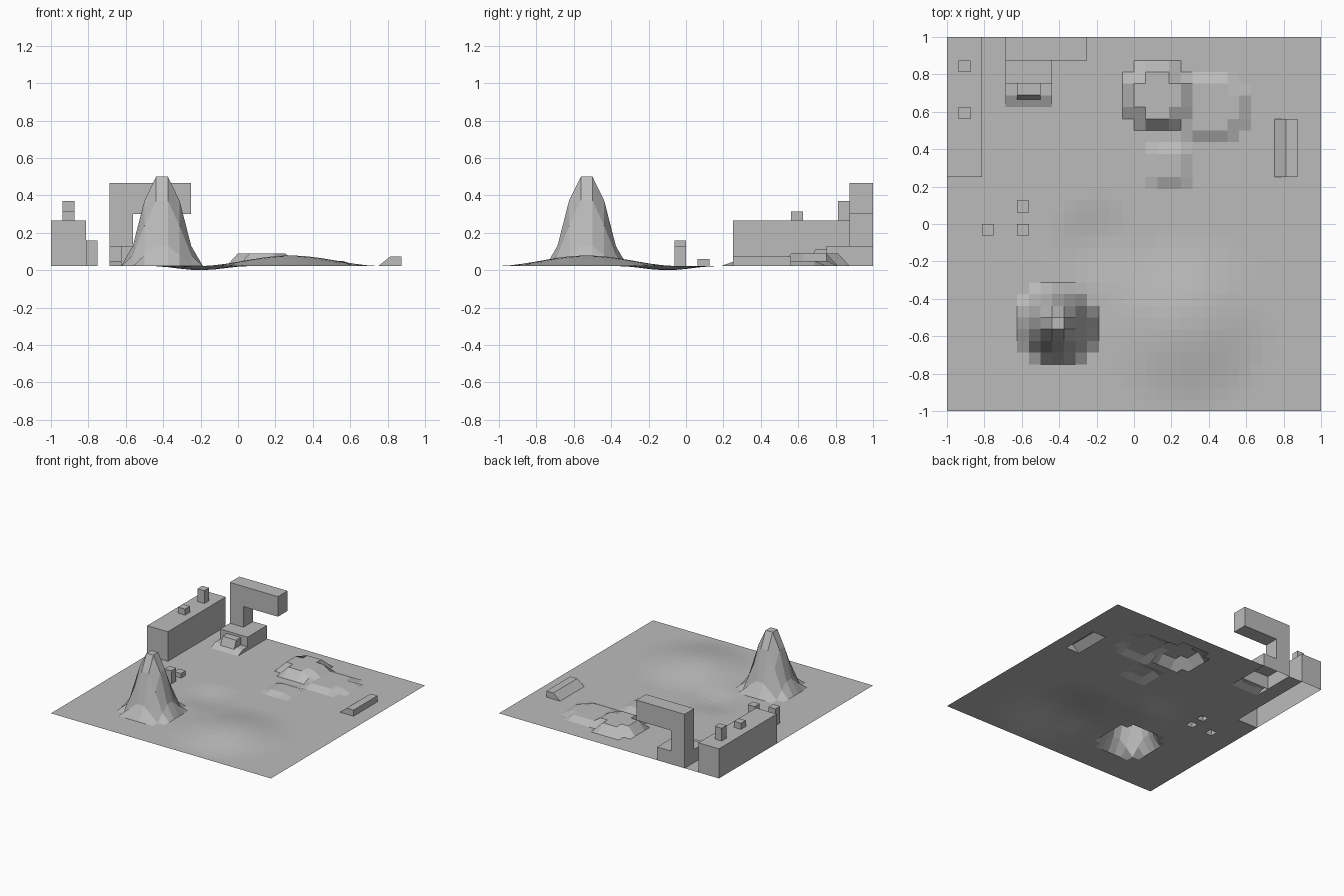
import bpy, bmesh, math

if "Cube" in bpy.data.objects:
    bpy.data.objects.remove(bpy.data.objects["Cube"])

C = 0.0625      # size of one terrain cell
BASE = 0.022    # level of the flat ground

grey = bpy.data.materials.new("plain grey")
grey.diffuse_color = (0.5, 0.5, 0.5, 1)
grey.use_nodes = True
grey.node_tree.nodes["Principled BSDF"].inputs["Base Color"].default_value = grey.diffuse_color


def finish(bm, name):
    mesh = bpy.data.meshes.new(name)
    bm.to_mesh(mesh)
    bm.free()
    mesh.materials.append(grey)
    ob = bpy.data.objects.new(name, mesh)
    bpy.context.collection.objects.link(ob)
    return ob


def prism(name, profile, axis, a, b, z_open=True):
    """Extrude a closed 2D profile along x or y; faces resting on the ground are left open."""
    bm = bmesh.new()
    place = (lambda t, u, z: (t, u, z)) if axis == "x" else (lambda t, u, z: (u, t, z))
    ends = [[bm.verts.new(place(t, u, z)) for u, z in profile] for t in (a, b)]
    n = len(profile)
    for e in ends:
        bm.faces.new(e)
    for i in range(n):
        j = (i + 1) % n
        bm.faces.new((ends[0][i], ends[0][j], ends[1][j], ends[1][i]))
    bmesh.ops.recalc_face_normals(bm, faces=bm.faces)
    if z_open:
        low = [f for f in bm.faces if all(v.co.z < BASE + 1e-4 for v in f.verts)]
        bmesh.ops.delete(bm, geom=low, context="FACES")
    return finish(bm, name)


def box(name, x0, x1, y0, y1, z0, z1):
    return prism(name, [(x0, z0), (x1, z0), (x1, z1), (x0, z1)], "y", y0, y1)


def bump(x, y, cx, cy, r, h):
    """Soft round hill or dip."""
    d = math.hypot(x - cx, y - cy) / r
    return h * (0.5 + 0.5 * math.cos(math.pi * d)) if d < 1 else 0


PEAK = [(0.0, 0.5), (0.045, 0.5), (0.1, 0.37), (0.159, 0.13), (0.182, 0.08), (0.22, BASE)]


def peak(x, y):
    r = math.hypot(x + 0.40625, y + 0.53125)
    for (r0, z0), (r1, z1) in zip(PEAK, PEAK[1:]):
        if r <= r1:
            return z0 + (z1 - z0) * (r - r0) / (r1 - r0)
    return 0


def inside(x, y, x0, x1, y0, y1, cut=0):
    """Rectangle test with clipped corners."""
    e = 0.01
    dx, dy = min(x - x0, x1 - x), min(y - y0, y1 - y)
    return dx > -e and dy > -e and dx + dy > cut - e


def height(x, y):
    z = BASE + bump(x, y, 0.28, -0.53, 0.5, 0.057) + bump(x, y, -0.2, -0.1, 0.27, -0.022)
    if inside(x, y, 0.125, 0.25, 0.25, 0.375):                  # low mound
        z = 0.045
    if inside(x, y, 0.25, 0.5625, 0.5, 0.75, C):                # side shelf
        z = 0.05
    if inside(x, y, 0, 0.25, 0.5625, 0.8125, C):                # mesa
        z = 0.09
    return max(z, peak(x, y))


# footprints cut out of the ground: x0, x1, y0, y1
boxes = {
    "long_building": (-1, -0.8125, 0.25, 1, 0.265),
    "tall_post": (-0.8125, -0.75, -C, 0, 0.16),
    "middle_post": (-0.625, -0.5625, -C, 0, 0.13),
    "short_post": (-0.625, -0.5625, C, 2 * C, 0.06),
    "tower_base": (-0.6875, -0.4375, 0.75, 1, 0.13),
}
holes = [b[:4] for b in boxes.values()] + [(0.75, 0.875, 0.25, 0.5625),
                                           (-0.6875, -0.4375, 0.625, 0.75)]

# ground sheet with hill, dip, peak and mesa
bm = bmesh.new()
bmesh.ops.create_grid(bm, x_segments=32, y_segments=32, size=1)
for v in bm.verts:
    v.co.z = height(v.co.x, v.co.y)
gone = []
for f in bm.faces:
    c = f.calc_center_median()
    if any(x0 < c.x < x1 and y0 < c.y < y1 for x0, x1, y0, y1 in holes):
        gone.append(f)
bmesh.ops.delete(bm, geom=gone, context="FACES")
finish(bm, "ground")

# building, posts and tower base
for name, (x0, x1, y0, y1, z1) in boxes.items():
    box(name, x0, x1, y0, y1, BASE, z1)
box("chimney_tall", -0.9375, -0.875, 0.8125, 0.875, 0.265, 0.37)
box("chimney_short", -0.9375, -0.875, 0.5625, 0.625, 0.265, 0.315)

# tower with overhanging arm
prism("tower_arm", [(-0.6875, 0.13), (-0.5625, 0.13), (-0.5625, 0.3), (-0.25, 0.3),
                    (-0.25, 0.465), (-0.6875, 0.465)], "y", 0.875, 1)

# stepped rubble in front of the tower
prism("tower_apron", [(0.625, BASE), (0.6875, 0.05), (0.75, 0.05), (0.75, BASE)],
      "x", -0.6875, -0.4375)
prism("tower_step", [(0.665, 0.045), (0.69, 0.11), (0.75, 0.11), (0.75, 0.045)],
      "x", -0.625, -0.5)

# wedge-shaped ramp
prism("ramp", [(0.75, BASE), (0.875, BASE), (0.875, 0.072), (0.8125, 0.072)], "y", 0.25, 0.5625)
